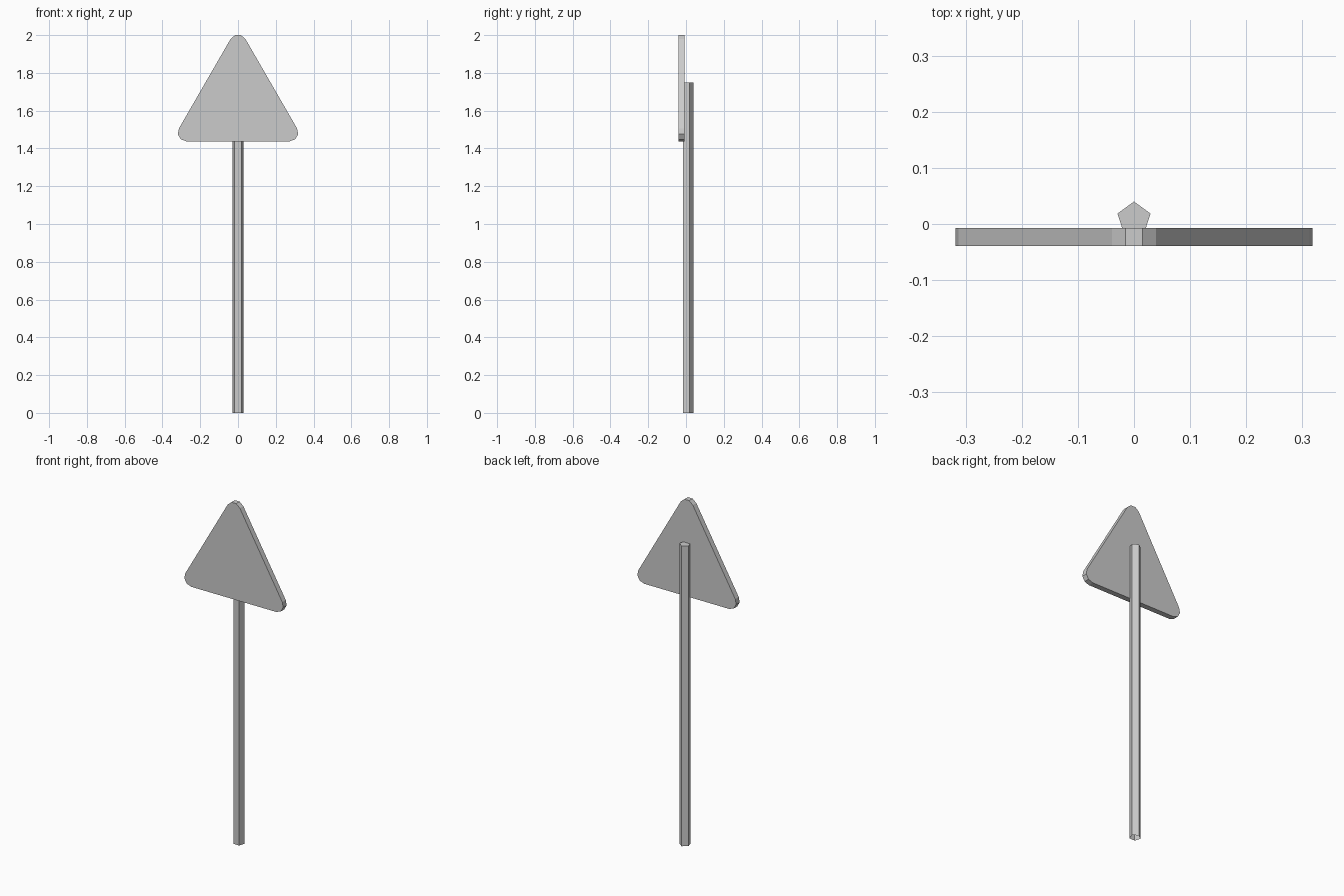
import bpy, bmesh
from math import cos, sin, radians, sqrt

if "Cube" in bpy.data.objects:
    bpy.data.objects.remove(bpy.data.objects["Cube"])

grey = bpy.data.materials.new("plain grey")
grey.use_nodes = True
colour = (0.6, 0.6, 0.6, 1)
grey.diffuse_color = colour
grey.node_tree.nodes["Principled BSDF"].inputs["Base Color"].default_value = colour


def prism(name, outline, direction, open_start=False):
    """Extrude a flat outline along a direction."""
    bm = bmesh.new()
    base = bm.faces.new([bm.verts.new(p) for p in outline])
    top = bmesh.ops.extrude_face_region(bm, geom=[base], use_keep_orig=True)["geom"]
    bmesh.ops.translate(bm, vec=direction,
                        verts=[v for v in top if isinstance(v, bmesh.types.BMVert)])
    bmesh.ops.recalc_face_normals(bm, faces=bm.faces)
    if open_start:
        bmesh.ops.delete(bm, geom=[base], context="FACES_ONLY")
    mesh = bpy.data.meshes.new(name)
    bm.to_mesh(mesh)
    bm.free()
    mesh.materials.append(grey)
    obj = bpy.data.objects.new(name, mesh)
    bpy.context.collection.objects.link(obj)
    return obj


# Five-sided post, open at the foot
radius, centre_y = 0.031, 0.009
post = [(radius * cos(radians(90 + 72 * i)),
         centre_y + radius * sin(radians(90 + 72 * i)), 0) for i in range(5)]
prism("post", post, (0, 0, 1.75), open_start=True)

# Triangular board, each corner rounded with three facets
corner, half, low = 0.045, 0.274, 1.483
centres = [(half, low, -90), (0, low + half * sqrt(3), 30), (-half, low, 150)]
board = [(cx + corner * cos(radians(start + 40 * i)), -0.039,
          cz + corner * sin(radians(start + 40 * i)))
         for cx, cz, start in centres for i in range(4)]
prism("sign_board", board, (0, 0.032, 0))
